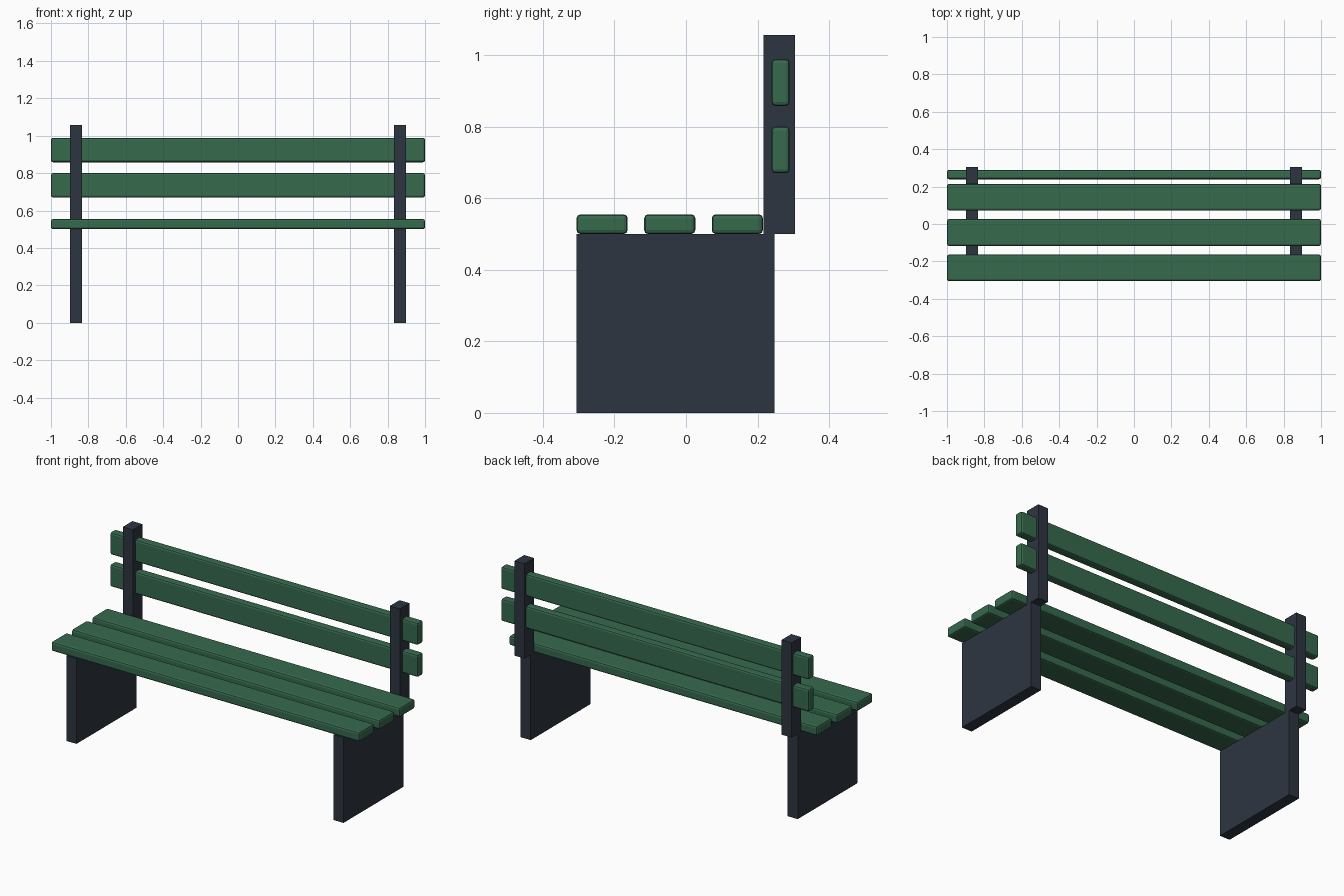
import bpy

if "Cube" in bpy.data.objects:
    bpy.data.objects.remove(bpy.data.objects["Cube"])


def material(name, color):
    m = bpy.data.materials.new(name)
    m.diffuse_color = (*color, 1)
    m.use_nodes = True
    m.node_tree.nodes["Principled BSDF"].inputs["Base Color"].default_value = m.diffuse_color
    return m


green = material("green painted wood", (0.038, 0.142, 0.076))
slate = material("dark slate metal", (0.027, 0.036, 0.053))


def box(name, x, y, z, mat, bevel=0):
    """Box from (min, max) ranges on each axis, optionally with rounded edges."""
    bpy.ops.mesh.primitive_cube_add(size=1, location=[sum(r) / 2 for r in (x, y, z)])
    ob = bpy.context.object
    ob.name = name
    ob.scale = [r[1] - r[0] for r in (x, y, z)]
    bpy.ops.object.transform_apply(location=False, rotation=False, scale=True)
    ob.data.materials.append(mat)
    if bevel:
        mod = ob.modifiers.new("rounded edges", 'BEVEL')
        mod.width = bevel
        mod.segments = 2
    return ob


# Side panels (legs) and back posts
for side, x in (("left", (-0.899, -0.834)), ("right", (0.834, 0.899))):
    box(side + "_leg_panel", x, (-0.306, 0.248), (0, 0.5), slate)
    box(side + "_back_post", x, (0.216, 0.305), (0.5, 1.056), slate)

# Seat slats
for i in range(3):
    y = -0.306 + i * 0.189
    box(f"seat_slat_{i + 1}", (-1, 1), (y, y + 0.143), (0.5, 0.555), green, 0.011)

# Back slats, running through the posts
for i, z in enumerate((0.67, 0.858)):
    box(f"back_slat_{i + 1}", (-1, 1), (0.239, 0.29), (z, z + 0.131), green, 0.011)
